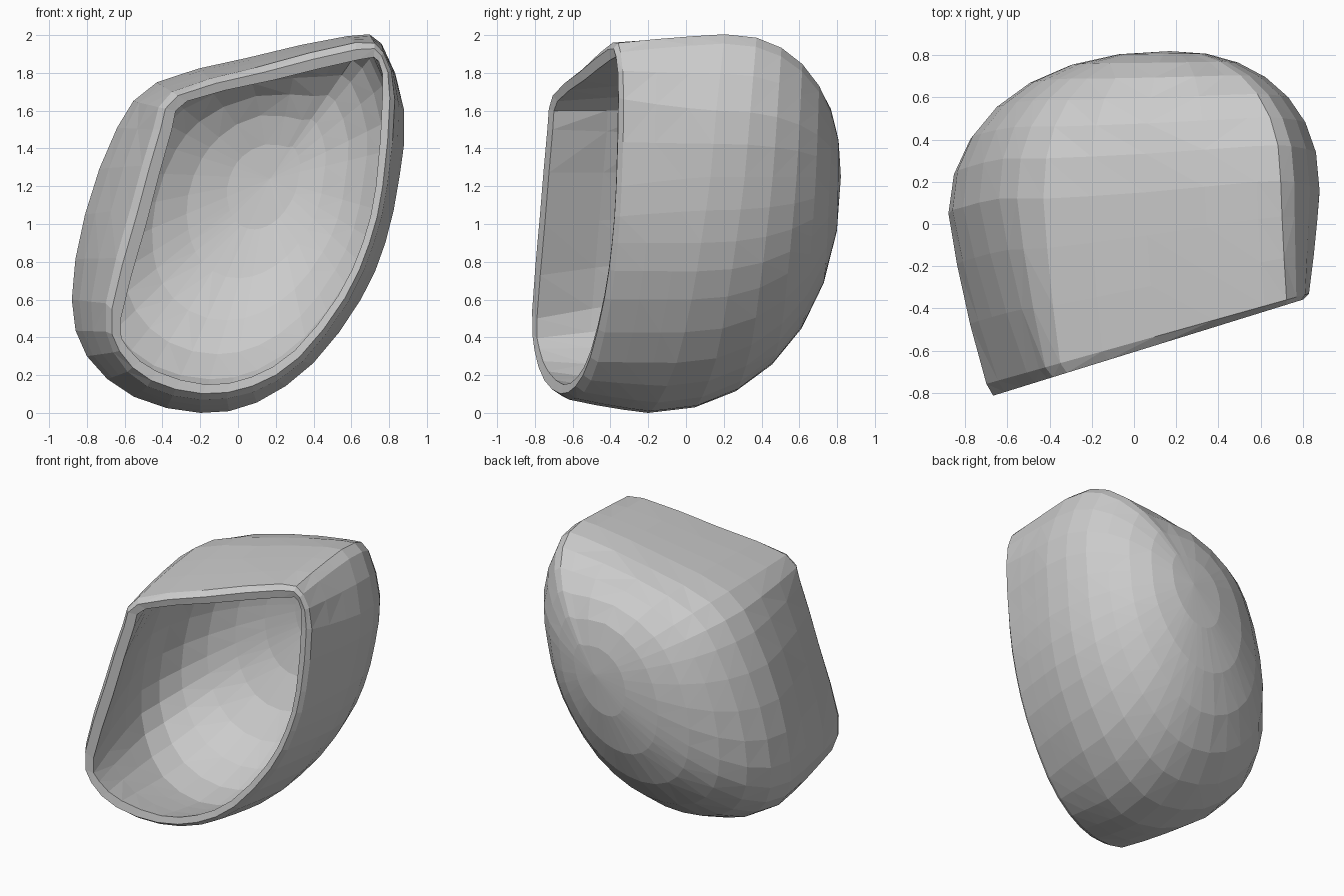
import bpy, bmesh, math
from mathutils import Vector

if "Cube" in bpy.data.objects:
    bpy.data.objects.remove(bpy.data.objects["Cube"])

# Matching stations round the body: widest girth (x, y, z), rim edge (x, z), opening edge (x, z)
STATIONS = [
    (-.88, .05, .60, -.70, .58, -.62, .50), (-.81, .08, 1.05, -.57, 1.08, -.485, 1.0),
    (-.64, .12, 1.51, -.45, 1.50, -.35, 1.50), (-.43, .12, 1.75, -.35, 1.70, -.27, 1.65),
    (.05, .15, 1.88, .10, 1.83, .18, 1.76), (.58, .20, 1.995, .62, 1.96, .64, 1.87),
    (.76, .20, 1.955, .77, 1.91, .745, 1.86), (.88, .16, 1.60, .83, 1.66, .765, 1.68),
    (.855, .13, 1.25, .79, 1.20, .73, 1.20), (.78, .08, .90, .72, .90, .66, .90),
    (.65, .03, .60, .59, .60, .53, .62), (.40, -.05, .265, .34, .27, .30, .33),
    (.10, -.15, .055, .08, .11, .07, .19), (-.20, -.20, 0, -.20, .07, -.17, .15),
    (-.55, -.15, .085, -.48, .14, -.43, .22), (-.80, -.02, .30, -.66, .32, -.58, .34),
]


def smooth_stations(rows):
    """Closed Catmull-Rom curve with one extra point between stations."""
    out = []
    for i, b in enumerate(rows):
        a, c, d = rows[i - 1], rows[(i + 1) % len(rows)], rows[(i + 2) % len(rows)]
        out.append(b)
        out.append(tuple((9 * (q + r) - p - s) / 16 for p, q, r, s in zip(a, b, c, d)))
    return out


def on_front(x, z, back=0.0):
    """Point on the slanted front plane."""
    return Vector((x, -.607 + .31 * x + back, z))


def to_ellipse(g, size):
    """Move a girth point out to the tilted ellipse that the rounded back follows."""
    dx, dz = g.x + .02, g.z - 1.0
    along, across = .45 * dx + .89 * dz, .89 * dx - .45 * dz
    r = max(.97, size / math.hypot(along / 1.08, across / .79))
    return Vector((-.02 + dx * r, g.y, 1.0 + dz * r))


def body_rings(front, girth, pole, bow, size):
    """Rings from the front edge, over the girth, to just short of the back pole."""
    rings = [front]
    for t in (.35, .7):
        k = t + bow * t * (1 - t)
        ring = []
        for f, g in zip(front, girth):
            p = f.lerp(g, k)
            p.y = f.y + (g.y - f.y) * t
            ring.append(p)
        rings.append(ring)
    rings.append(girth)
    for deg in (13, 26, 39, 52, 65, 78):
        a = math.radians(deg)
        ring = []
        for g in girth:
            n = 2 / (2.1 + .2 * min(1, max(0, g.z - .6)))  # fuller towards the top
            s, h = math.cos(a) ** n, math.sin(a) ** n
            q = g.lerp(to_ellipse(g, size), min(1, 2 * (1 - s)))
            ring.append(Vector((pole.x + (q.x - pole.x) * s, g.y + (pole.y - g.y) * h,
                                pole.z + (q.z - pole.z) * s)))
        rings.append(ring)
    return rings


def bridge(bm, a, b):
    n = len(a)
    for i in range(n):
        bm.faces.new((a[i], a[(i + 1) % n], b[(i + 1) % n], b[i]))


def cap(bm, ring, pole):
    tip = bm.verts.new(pole)
    for i in range(len(ring)):
        bm.faces.new((ring[i], ring[(i + 1) % len(ring)], tip))


rows = smooth_stations(STATIONS)
centre = Vector((.03, 0, 1.0))
girth = [Vector(r[:3]) for r in rows]
rim = [on_front(r[3], r[4], .045 - .03 * r[3]) for r in rows]
lip = [on_front(.6 * r[3] + .4 * r[5], .6 * r[4] + .4 * r[6]) for r in rows]
opening = [on_front(r[5], r[6], .01) for r in rows]
inner_girth = [centre + (g - centre) * .93 for g in girth]
pole_out, pole_in = Vector((.17, .82, 1.25)), Vector((.17, .76, 1.24))

bm = bmesh.new()
outer = [[bm.verts.new(p) for p in r] for r in body_rings(rim, girth, pole_out, .35, 1)]
inner = [[bm.verts.new(p) for p in r] for r in body_rings(opening, inner_girth, pole_in, .25, .93)]
lip = [bm.verts.new(p) for p in lip]

# Outer skin, inner lining and the rounded rim between them
for rings, pole in ((outer, pole_out), (inner, pole_in)):
    for a, b in zip(rings, rings[1:]):
        bridge(bm, a, b)
    cap(bm, rings[-1], pole)
bridge(bm, outer[0], lip)
bridge(bm, lip, inner[0])

bmesh.ops.triangulate(bm, faces=bm.faces[:], quad_method='BEAUTY')
bmesh.ops.recalc_face_normals(bm, faces=bm.faces[:])
mesh = bpy.data.meshes.new("hollow_shell")
bm.to_mesh(mesh)
bm.free()
bpy.context.collection.objects.link(bpy.data.objects.new("hollow_shell", mesh))
